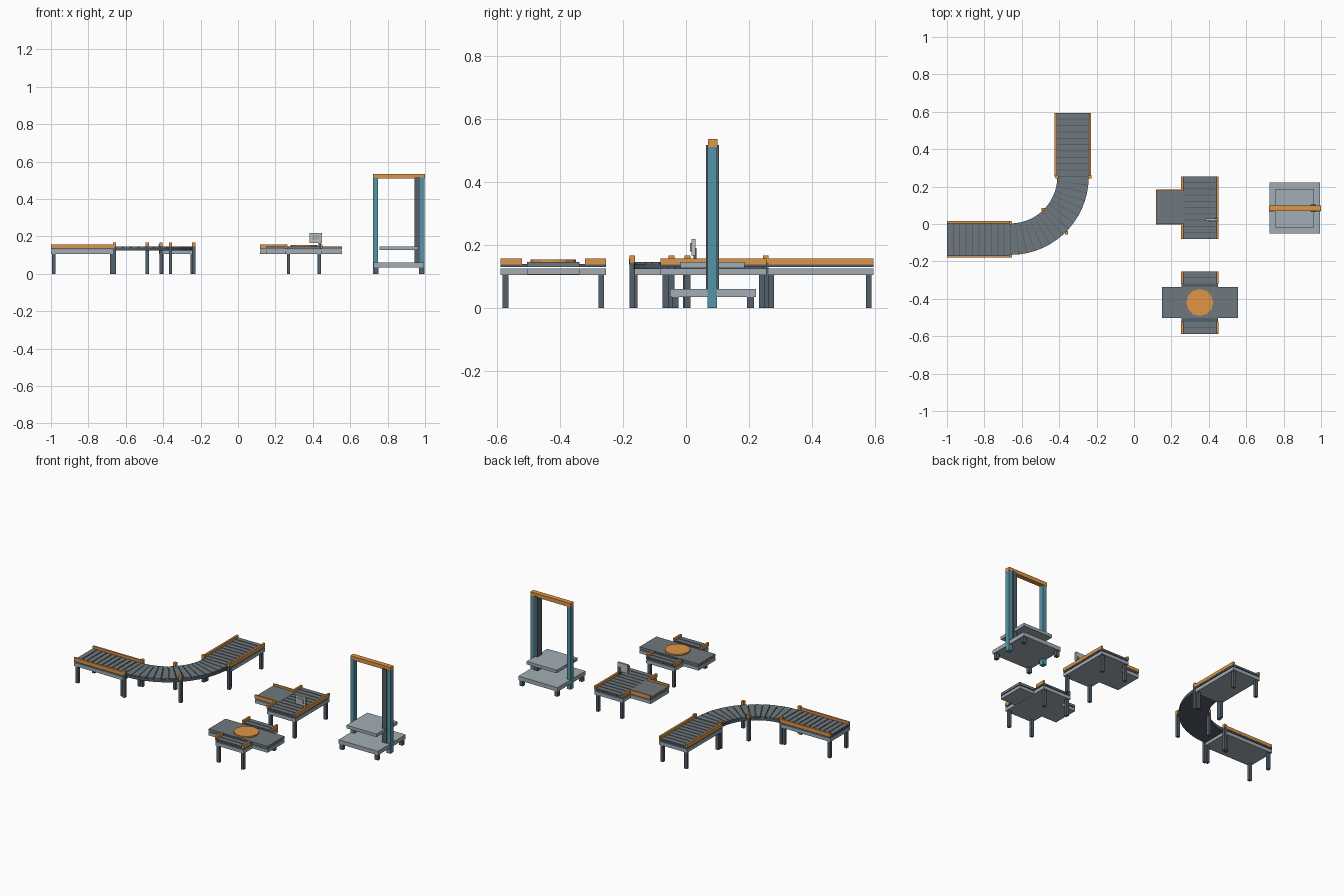
import bpy, bmesh
from math import sin, cos, pi

if "Cube" in bpy.data.objects:
    bpy.data.objects.remove(bpy.data.objects["Cube"])


def material(name, r, g, b):
    m = bpy.data.materials.new(name)
    m.diffuse_color = (r, g, b, 1)
    m.use_nodes = True
    m.node_tree.nodes["Principled BSDF"].inputs["Base Color"].default_value = m.diffuse_color
    return m


DARK = material("dark_steel", 0.09, 0.12, 0.15)
DECK = material("deck_grey", 0.16, 0.19, 0.21)
LIGHT = material("light_grey", 0.36, 0.42, 0.46)
ORANGE = material("orange", 0.75, 0.30, 0.06)
TEAL = material("teal", 0.09, 0.30, 0.38)
CREAM = material("pale_panel", 0.50, 0.52, 0.48)


def finish(bm, name, mat):
    bmesh.ops.recalc_face_normals(bm, faces=bm.faces)
    me = bpy.data.meshes.new(name)
    bm.to_mesh(me)
    bm.free()
    me.materials.append(mat)
    ob = bpy.data.objects.new(name, me)
    bpy.context.collection.objects.link(ob)
    return ob


def box(name, x0, x1, y0, y1, z0, z1, mat):
    bm = bmesh.new()
    bmesh.ops.create_cube(bm, size=1)
    for v in bm.verts:
        v.co = ((x0 + x1) / 2 + v.co.x * (x1 - x0),
                (y0 + y1) / 2 + v.co.y * (y1 - y0),
                (z0 + z1) / 2 + v.co.z * (z1 - z0))
    return finish(bm, name, mat)


def post(name, x, y, z0, z1, mat, s=0.009):
    box(name, x - s, x + s, y - s, y + s, z0, z1, mat)


def arc_slab(name, cx, cy, r0, r1, a0, a1, z0, z1, steps, mat):
    bm = bmesh.new()
    rings = []
    for i in range(steps + 1):
        a = a0 + (a1 - a0) * i / steps
        rings.append([bm.verts.new((cx + r * cos(a), cy + r * sin(a), z))
                      for r, z in ((r0, z0), (r1, z0), (r1, z1), (r0, z1))])
    for p, q in zip(rings, rings[1:]):
        for k in range(4):
            bm.faces.new((p[k], p[(k + 1) % 4], q[(k + 1) % 4], q[k]))
    bm.faces.new(rings[0])
    bm.faces.new(rings[-1])
    return finish(bm, name, mat)


def table(name, x0, x1, y0, y1, along, n, skip=None):
    """Frame, bed, slats and four legs of a straight conveyor."""
    box(name + "_frame", x0, x1, y0, y1, 0.105, 0.126, LIGHT)
    box(name + "_bed", x0, x1, y0, y1, 0.130, 0.139, DARK)
    lo, hi = (x0, x1) if along == "x" else (y0, y1)
    step = (hi - lo) / n
    for i in range(n):
        a, b = lo + step * (i + 0.08), lo + step * (i + 0.92)
        if skip and a > skip[0] - 0.02 and b < skip[1] + 0.02:
            continue
        e = 0.012
        if along == "x":
            box(name + "_slat", a, b, y0 + e, y1 - e, 0.138, 0.145, DECK)
        else:
            box(name + "_slat", x0 + e, x1 - e, a, b, 0.138, 0.145, DECK)
    for x in (x0 + 0.015, x1 - 0.015):
        for y in (y0 + 0.015, y1 - 0.015):
            post(name + "_leg", x, y, 0, 0.106, DARK)


def rail(name, x0, x1, y0, y1):
    box(name, x0, x1, y0, y1, 0.138, 0.158, ORANGE)


# Straight conveyors at both ends of the bend
table("west_conveyor", -1.0, -0.66, -0.178, 0.014, "x", 10)
for y in (-0.180, 0.004):
    rail("west_rail", -1.0, -0.66, y, y + 0.012)
table("north_conveyor", -0.423, -0.231, 0.255, 0.594, "y", 10)
for x in (-0.425, -0.241):
    rail("north_rail", x, x + 0.012, 0.255, 0.594)

# Quarter-turn conveyor with tapered slats
CX, CY = -0.66, 0.253
arc_slab("bend_bed", CX, CY, 0.25, 0.418, -pi / 2, 0, 0.124, 0.139, 15, DARK)
for i in range(15):
    s = pi / 2 / 15
    a = -pi / 2 + i * s
    arc_slab("bend_slat", CX, CY, 0.252, 0.416, a + 0.05 * s, a + 0.95 * s,
             0.138, 0.146, 1, DECK)
for a in (-pi / 2, -pi / 4, 0):
    for r in (0.248, 0.423):
        x, y = CX + r * cos(a), CY + r * sin(a)
        post("bend_leg", x, y, 0, 0.145, DARK)
        post("bend_guide_tip", x, y, 0.145, 0.167, ORANGE)

# Side-branch junction
table("branch_table", 0.255, 0.45, -0.08, 0.255, "y", 10)
box("branch_frame", 0.117, 0.256, 0.0, 0.18, 0.105, 0.126, LIGHT)
box("branch_deck", 0.117, 0.27, 0.0, 0.18, 0.130, 0.146, DECK)
rail("branch_long_rail", 0.44, 0.452, -0.08, 0.255)
for y0, y1 in ((-0.08, 0.0), (0.18, 0.255)):
    rail("branch_short_rail", 0.252, 0.264, y0, y1)
for y in (-0.004, 0.176):
    rail("branch_side_rail", 0.117, 0.264, y, y + 0.008)

# Control screen on the junction
box("screen_stem", 0.43, 0.445, 0.024, 0.034, 0.14, 0.19, DARK)
box("screen_case", 0.382, 0.45, 0.018, 0.030, 0.166, 0.219, CREAM)
box("screen_glass", 0.395, 0.437, 0.013, 0.019, 0.180, 0.207, LIGHT)

# Crossing table with turntable
table("cross_table", 0.255, 0.45, -0.587, -0.253, "y", 10, (-0.505, -0.335))
box("cross_frame", 0.15, 0.555, -0.503, -0.337, 0.106, 0.125, LIGHT)
box("cross_deck", 0.15, 0.555, -0.503, -0.337, 0.130, 0.146, DECK)
for x in (0.252, 0.44):
    for y0, y1 in ((-0.587, -0.52), (-0.32, -0.253)):
        rail("cross_rail", x, x + 0.012, y0, y1)
bm = bmesh.new()
bmesh.ops.create_cone(bm, cap_ends=True, segments=12, radius1=0.072,
                      radius2=0.072, depth=0.012)
turntable = finish(bm, "turntable", ORANGE)
turntable.location = (0.352, -0.42, 0.148)

# Vertical lift
box("lift_base", 0.725, 0.995, -0.05, 0.222, 0.035, 0.060, LIGHT)
for x in (0.74, 0.98):
    for y in (-0.034, 0.205):
        post("lift_foot", x, y, 0, 0.036, DARK, 0.011)
for x in (0.723, 0.972):
    box("lift_post", x, x + 0.026, 0.068, 0.098, 0, 0.515, TEAL)
box("lift_mast", 0.945, 0.973, 0.063, 0.104, 0.05, 0.517, DARK)
box("lift_top_beam", 0.722, 0.999, 0.069, 0.099, 0.511, 0.535, ORANGE)
box("lift_platform", 0.757, 0.963, -0.018, 0.186, 0.127, 0.146, LIGHT)
